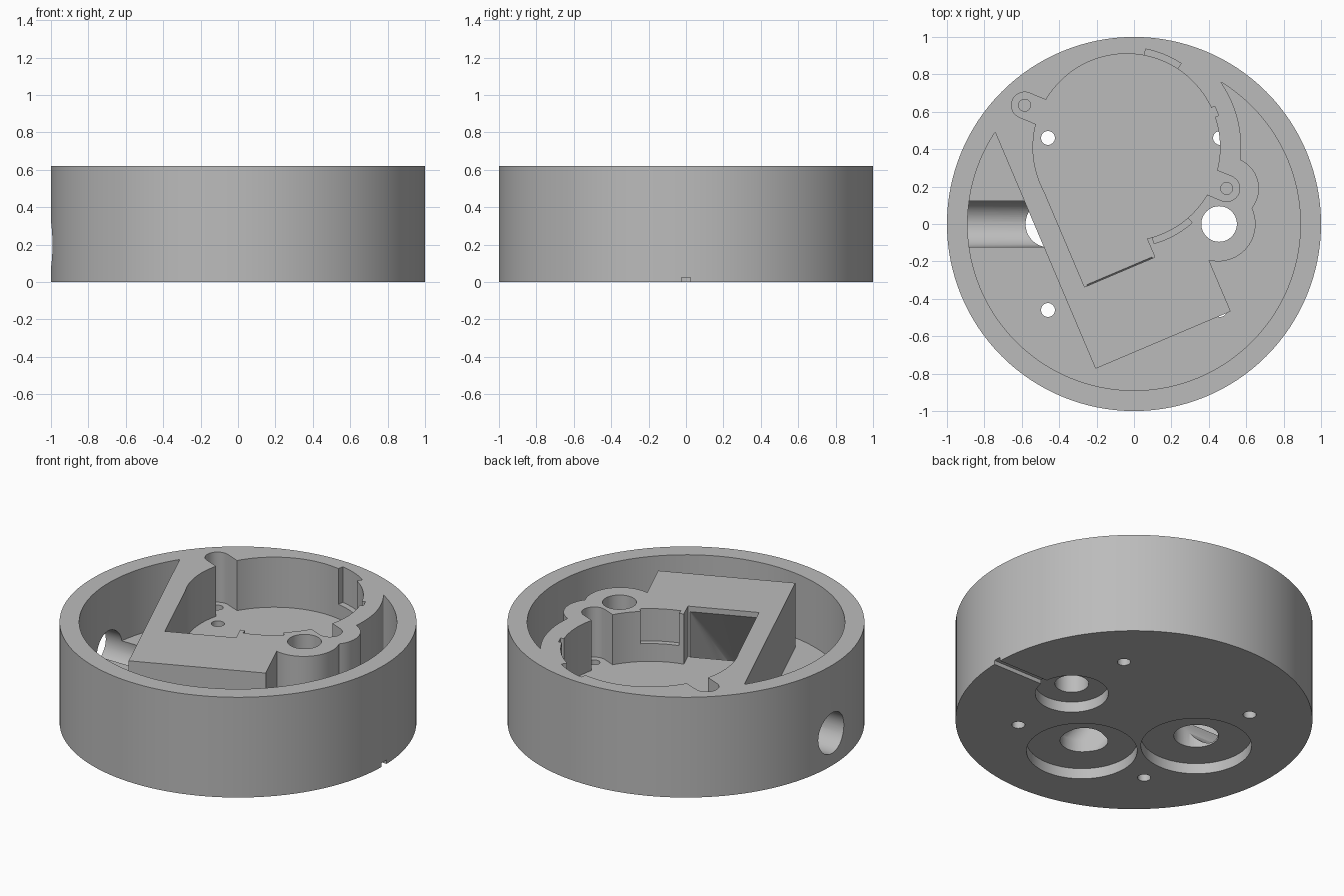
import bpy, bmesh, math
from mathutils import Vector

if "Cube" in bpy.data.objects:
    bpy.data.objects.remove(bpy.data.objects["Cube"])

TOP, HIGH = 0.62, 0.8
RING_FLOOR, POCKET_FLOOR, RECESS = 0.22, 0.31, 0.065
CENTRE = Vector((-0.04, 0.41))        # middle of the round pocket
TILT = math.radians(23)
ACROSS = Vector((math.cos(TILT), math.sin(TILT)))
ALONG = Vector((math.sin(TILT), -math.cos(TILT)))


def make_object(name, bm):
    bmesh.ops.recalc_face_normals(bm, faces=bm.faces)
    mesh = bpy.data.meshes.new(name)
    bm.to_mesh(mesh)
    bm.free()
    obj = bpy.data.objects.new(name, mesh)
    bpy.context.collection.objects.link(obj)
    return obj


def prism(name, points, z0, z1):
    bm = bmesh.new()
    face = bm.faces.new([bm.verts.new((p[0], p[1], z0)) for p in points])
    new = bmesh.ops.extrude_face_region(bm, geom=[face])["geom"]
    bmesh.ops.translate(bm, vec=(0, 0, z1 - z0),
                        verts=[v for v in new if isinstance(v, bmesh.types.BMVert)])
    return make_object(name, bm)


def arc(centre, r, a0, a1, n):
    angles = [math.radians(a0 + (a1 - a0) * i / n) for i in range(n + 1)]
    return [Vector(centre) + r * Vector((math.cos(a), math.sin(a))) for a in angles]


def disc(name, centre, r, z0, z1, n=64):
    return prism(name, arc(centre, r, 0, 360, n)[:-1], z0, z1)


def slanted(n, d):
    return CENTRE + ACROSS * n + ALONG * d


def slanted_box(name, n0, n1, d0, d1, z0, z1):
    corners = [slanted(n0, d0), slanted(n1, d0), slanted(n1, d1), slanted(n0, d1)]
    return prism(name, corners, z0, z1)


def wall_slot(name, a0, a1, r, z0):
    points = arc(CENTRE, r, a0, a1, 10) + arc(CENTRE, 0.45, a1, a0, 10)
    return prism(name, points, z0, HIGH)


def ear(name, centre):
    # rounded slot running from the screw towards the pocket
    c = Vector(centre)
    inward = (CENTRE - c).normalized()
    a = math.degrees(math.atan2(inward.y, inward.x))
    side = Vector((-inward.y, inward.x)) * 0.07
    points = arc(c, 0.07, a + 90, a + 270, 24)
    points += [c + inward * 0.25 - side, c + inward * 0.25 + side]
    return prism(name, points, POCKET_FLOOR, HIGH)


def cut(target, *cutters):
    bpy.context.view_layer.objects.active = target
    for cutter in cutters:
        mod = target.modifiers.new("cut", "BOOLEAN")
        mod.operation = "DIFFERENCE"
        mod.solver = "EXACT"
        mod.object = cutter
        bpy.ops.object.modifier_apply(modifier=mod.name)
        bpy.data.objects.remove(cutter)


# Round housing
housing = disc("housing", (0, 0), 1, 0, TOP, 128)

# Outer trough, leaving the central island standing
trough = disc("trough_cutter", (0, 0), 0.89, RING_FLOOR, HIGH, 128)
cut(trough,
    slanted_box("island_block", -0.615, 0.17, -0.75, 1.025, 0, 1),
    disc("island_round", CENTRE, 0.613, 0, 1, 128),
    disc("island_post", (0.45, 0), 0.2, 0, 1),
    disc("island_ear", (0.5, 0.19), 0.168, 0, 1))
cut(housing, trough)

# Pocket inside the island, with channel, ears and wall slots
screws = [(-0.585, 0.635), (0.495, 0.19)]
cut(housing,
    disc("pocket", CENTRE, 0.5, POCKET_FLOOR, HIGH, 128),
    slanted_box("channel", -0.498, -0.09, 0, 0.6, POCKET_FLOOR, HIGH),
    wall_slot("back_slot", 57, 79, 0.535, 0.4),
    wall_slot("front_slot", -74, -49, 0.535, 0.42),
    wall_slot("side_notch", 19, 25, 0.52, POCKET_FLOOR),
    *[ear("ear", s) for s in screws])
cut(housing, *[disc("screw_hole", s, 0.032, 0.18, 0.4, 24) for s in screws])

# Slanted cable passage from the underside into the channel
bm = bmesh.new()
for z in (RECESS / 2, 0.14):
    for p in arc((0, -0.45), 0.125, 0, 360, 48)[:-1]:
        bm.verts.new((p.x, p.y, z))
for n in (-0.485, -0.1):
    for z in (0.32, 0.6):
        p = slanted(n, 0.59)
        bm.verts.new((p.x, p.y, z))
hull = bmesh.ops.convex_hull(bm, input=bm.verts)
loose = {g for g in hull["geom_interior"] + hull["geom_unused"]
         if isinstance(g, bmesh.types.BMVert)}
bmesh.ops.delete(bm, geom=list(loose), context="VERTS")
passage = make_object("cable_passage", bm)

# Side tunnel through the wall
bm = bmesh.new()
bmesh.ops.create_cone(bm, cap_ends=True, segments=64, radius1=0.125,
                      radius2=0.125, depth=0.7)
tunnel = make_object("side_tunnel", bm)
tunnel.data.transform(Vector((1, 0, 0)).to_track_quat("Z", "Y").to_matrix().to_4x4())
for v in tunnel.data.vertices:
    v.co += Vector((-0.8, 0, 0.2))
cut(housing, passage, tunnel)

# Underside: recesses, vertical holes, mounting holes and groove
cut(housing,
    disc("post_recess", (0.455, 0), 0.205, -0.1, RECESS),
    disc("front_recess", (0, -0.455), 0.31, -0.1, RECESS, 96),
    disc("side_recess", (-0.455, 0), 0.31, -0.1, RECESS, 96),
    disc("post_hole", (0.455, 0), 0.095, -0.1, HIGH),
    disc("side_hole", (-0.455, 0), 0.125, -0.1, 0.2),
    prism("groove", [(0.4, -0.025), (1.1, -0.025), (1.1, 0.025), (0.4, 0.025)],
          -0.1, 0.025))
cut(housing, *[disc("mount_hole", (0.46 * sx, 0.46 * sy), 0.037, -0.1, 0.32, 32)
               for sx in (-1, 1) for sy in (-1, 1)])

# Plain grey finish
grey = bpy.data.materials.new("plain grey")
grey.use_nodes = True
colour = (0.5, 0.5, 0.5, 1)
grey.diffuse_color = colour
grey.node_tree.nodes["Principled BSDF"].inputs["Base Color"].default_value = colour
housing.data.materials.clear()
housing.data.materials.append(grey)
for poly in housing.data.polygons:
    poly.material_index = 0

bpy.ops.object.select_all(action="DESELECT")
housing.select_set(True)
bpy.context.view_layer.objects.active = housing
bpy.ops.object.shade_smooth_by_angle(angle=math.radians(30))
